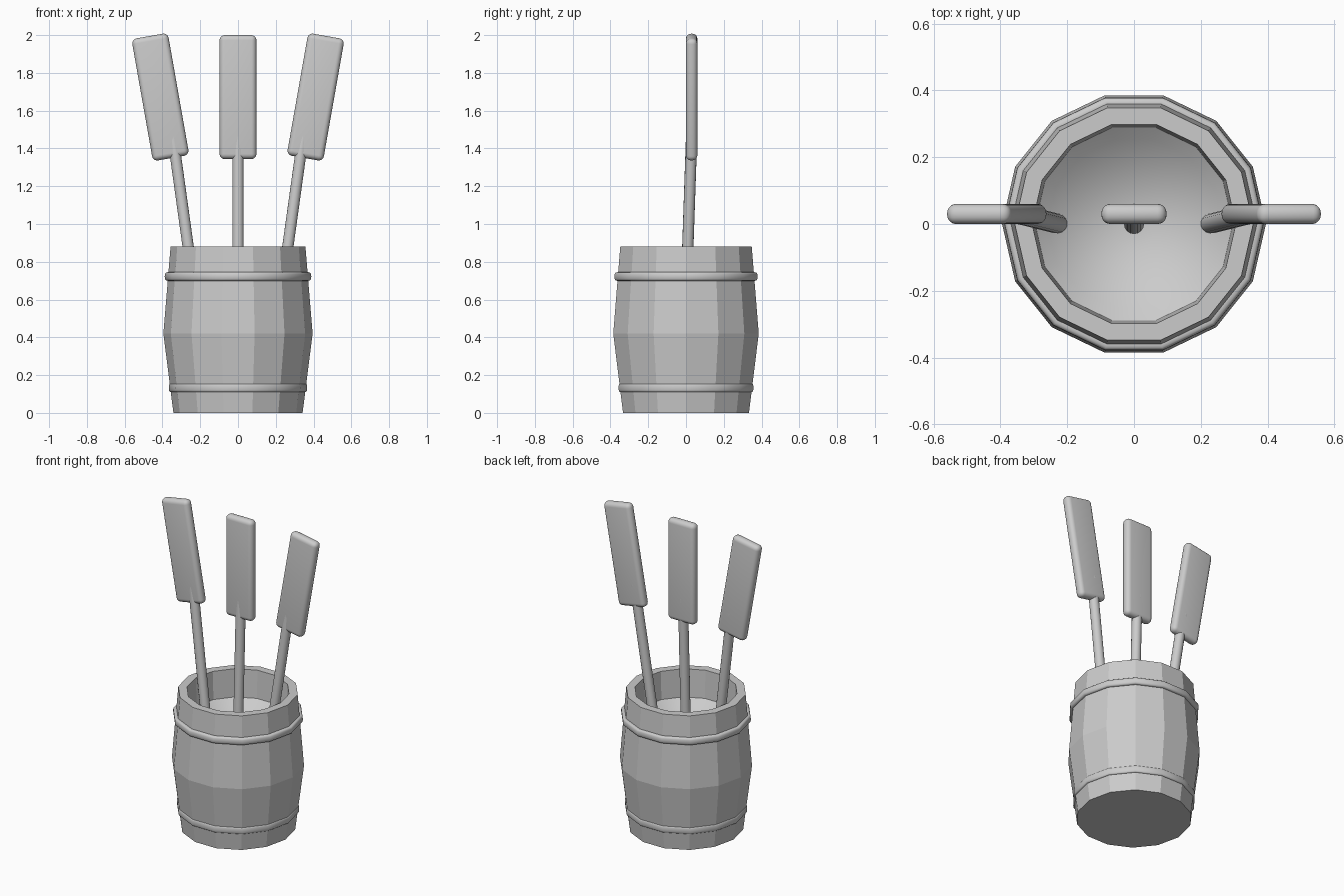
import bpy, bmesh, math
from mathutils import Matrix, Vector

cube = bpy.data.objects.get("Cube")
if cube:
    bpy.data.objects.remove(cube, do_unlink=True)

SIDES = 14
grey = bpy.data.materials.new("plain grey")
grey.use_nodes = True
COLOUR = (0.6, 0.6, 0.6, 1)
grey.diffuse_color = COLOUR
grey.node_tree.nodes["Principled BSDF"].inputs["Base Color"].default_value = COLOUR


def finish(name, bm, smooth_angle=None):
    bmesh.ops.recalc_face_normals(bm, faces=bm.faces)
    mesh = bpy.data.meshes.new(name)
    bm.to_mesh(mesh)
    bm.free()
    mesh.materials.append(grey)
    obj = bpy.data.objects.new(name, mesh)
    bpy.context.collection.objects.link(obj)
    if smooth_angle:
        bpy.ops.object.select_all(action='DESELECT')
        obj.select_set(True)
        bpy.context.view_layer.objects.active = obj
        bpy.ops.object.shade_smooth_by_angle(angle=math.radians(smooth_angle))
    return obj


def lathe(bm, profile, closed=False):
    """Turn (radius, z) points around the z axis; return the rings of vertices."""
    rings = []
    for r, z in profile:
        rings.append([bm.verts.new((r * math.cos(a), r * math.sin(a), z))
                      for a in (math.tau * i / SIDES for i in range(SIDES))])
    pairs = list(zip(rings, rings[1:]))
    if closed:
        pairs.append((rings[-1], rings[0]))
    for low, high in pairs:
        for i in range(SIDES):
            j = (i + 1) % SIDES
            bm.faces.new((low[i], low[j], high[j], high[i]))
    return rings


# Barrel: faceted staves, thick rim and inner wall
bm = bmesh.new()
rings = lathe(bm, [(0.342, 0), (0.395, 0.42), (0.357, 0.88), (0.305, 0.88), (0.296, 0.70)])
bm.faces.new(rings[0])
finish("barrel", bm)

# Dished floor inside the barrel
bm = bmesh.new()
RINGS = 8
dish = [(0.296 * k / RINGS, 0.58 + 0.12 * (k / RINGS) ** 2) for k in range(RINGS, 0, -1)]
rings = lathe(bm, dish)
bm.faces.new(rings[-1])
floor = finish("barrel_floor", bm)
floor.data.shade_smooth()
if max(floor.data.polygons, key=lambda p: p.area).normal.z < 0:
    floor.data.flip_normals()


# Hoops: rounded bands around the staves
def hoop(name, radius, z, thick):
    section = []
    for k in range(16):
        c, s = math.cos(math.tau * k / 16), math.sin(math.tau * k / 16)
        section.append((radius + thick * math.copysign(abs(c) ** 0.7, c),
                        z + 0.023 * math.copysign(abs(s) ** 0.7, s)))
    bm = bmesh.new()
    lathe(bm, section, closed=True)
    finish(name, bm, 50)


hoop("upper_hoop", 0.370, 0.722, 0.018)
hoop("lower_hoop", 0.354, 0.133, 0.012)


# Paddles: a rounded blade and a slightly leaning round handle
def paddle(side, lean, blade_x, top_x, bottom_x):
    bm = bmesh.new()
    bmesh.ops.create_cube(bm, size=1, matrix=Matrix.Diagonal((0.195, 0.06, 0.656, 1)))
    bmesh.ops.bevel(bm, geom=list(bm.edges), offset=0.027, segments=5,
                    profile=0.5, affect='EDGES')
    bm.transform(Matrix.Translation((blade_x, 0.03, 1.672))
                 @ Matrix.Rotation(math.radians(lean), 4, 'Y'))
    finish(side + "_blade", bm, 35)

    bottom, top = Vector((bottom_x, 0, 0.6)), Vector((top_x, 0.031, 1.5))
    axis = top - bottom
    bm = bmesh.new()
    bmesh.ops.create_cone(bm, cap_ends=True, segments=16, radius1=0.03, radius2=0.03,
                          depth=axis.length)
    bm.transform(Matrix.Translation((top + bottom) / 2)
                 @ axis.to_track_quat('Z', 'Y').to_matrix().to_4x4())
    finish(side + "_handle", bm, 35)


paddle("middle", 0, 0, 0, 0)
for side, sign in (("left", 1), ("right", -1)):
    paddle(side, 10 * sign, 0.411 * sign, 0.35 * sign, 0.225 * sign)
